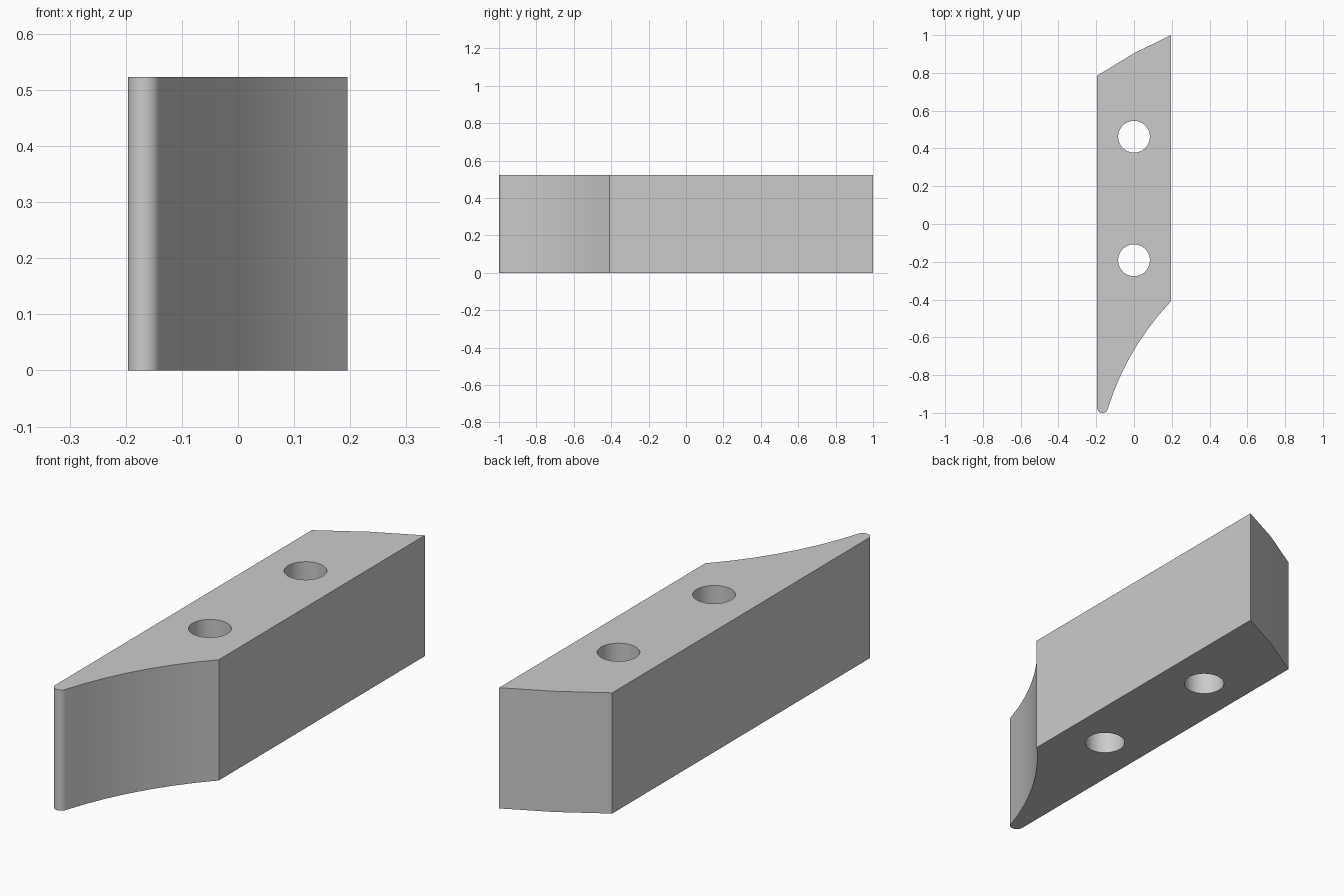
import bpy, bmesh
from math import radians, cos, sin, pi, sqrt, asin, hypot

if "Cube" in bpy.data.objects:
    bpy.data.objects.remove(bpy.data.objects["Cube"])

HEIGHT = 0.523


def arc(cx, cy, r, a0, a1, n):
    return [(cx + r * cos(a0 + (a1 - a0) * i / n),
             cy + r * sin(a0 + (a1 - a0) * i / n)) for i in range(n + 1)]


def bulge(p, q, sag, n):
    """Arc from p to q bowed by sag to the left of the direction of travel."""
    dx, dy = q[0] - p[0], q[1] - p[1]
    c = hypot(dx, dy)
    r = (c * c / 4 + sag * sag) / (2 * sag)
    half = asin(c / 2 / r)
    pts = []
    for i in range(n + 1):
        t = -half + 2 * half * i / n
        along = r * sin(t) + c / 2
        off = r * cos(t) - (r - sag)
        pts.append((p[0] + (dx * along - dy * off) / c,
                    p[1] + (dy * along + dx * off) / c))
    return pts


# Outline: rounded tip, hollow front edge, bowed back edge
tip = arc(-0.167, -0.971, 0.029, pi, 2 * pi - radians(17), 16)
hollow = bulge(tip[-1], (0.195, -0.41), 0.038, 7)
outline = tip + hollow[1:] + [(0.195, 1.0), (0.0, 0.904), (-0.196, 0.785)]
holes = [arc(0, y, 0.084, 0, 2 * pi, 48)[:-1] for y in (0.462, -0.192)]

# Filled and extruded plate with both holes
curve = bpy.data.curves.new("drilled_block", 'CURVE')
curve.dimensions = '2D'
curve.fill_mode = 'BOTH'
curve.extrude = HEIGHT / 2
for loop in [outline] + holes:
    s = curve.splines.new('POLY')
    s.points.add(len(loop) - 1)
    for pt, (x, y) in zip(s.points, loop):
        pt.co = (x, y, 0, 1)
    s.use_cyclic_u = True

block = bpy.data.objects.new("drilled_block", curve)
bpy.context.collection.objects.link(block)
bpy.context.view_layer.objects.active = block
block.select_set(True)
bpy.ops.object.convert(target='MESH')
block = bpy.context.object

# Weld the caps to the walls and stand the block on the ground
bm = bmesh.new()
bm.from_mesh(block.data)
bmesh.ops.remove_doubles(bm, verts=bm.verts, dist=1e-5)
bmesh.ops.translate(bm, verts=bm.verts, vec=(0, 0, HEIGHT / 2))
bmesh.ops.recalc_face_normals(bm, faces=bm.faces)
bm.to_mesh(block.data)
bm.free()
bpy.ops.object.shade_smooth_by_angle(angle=radians(20))
